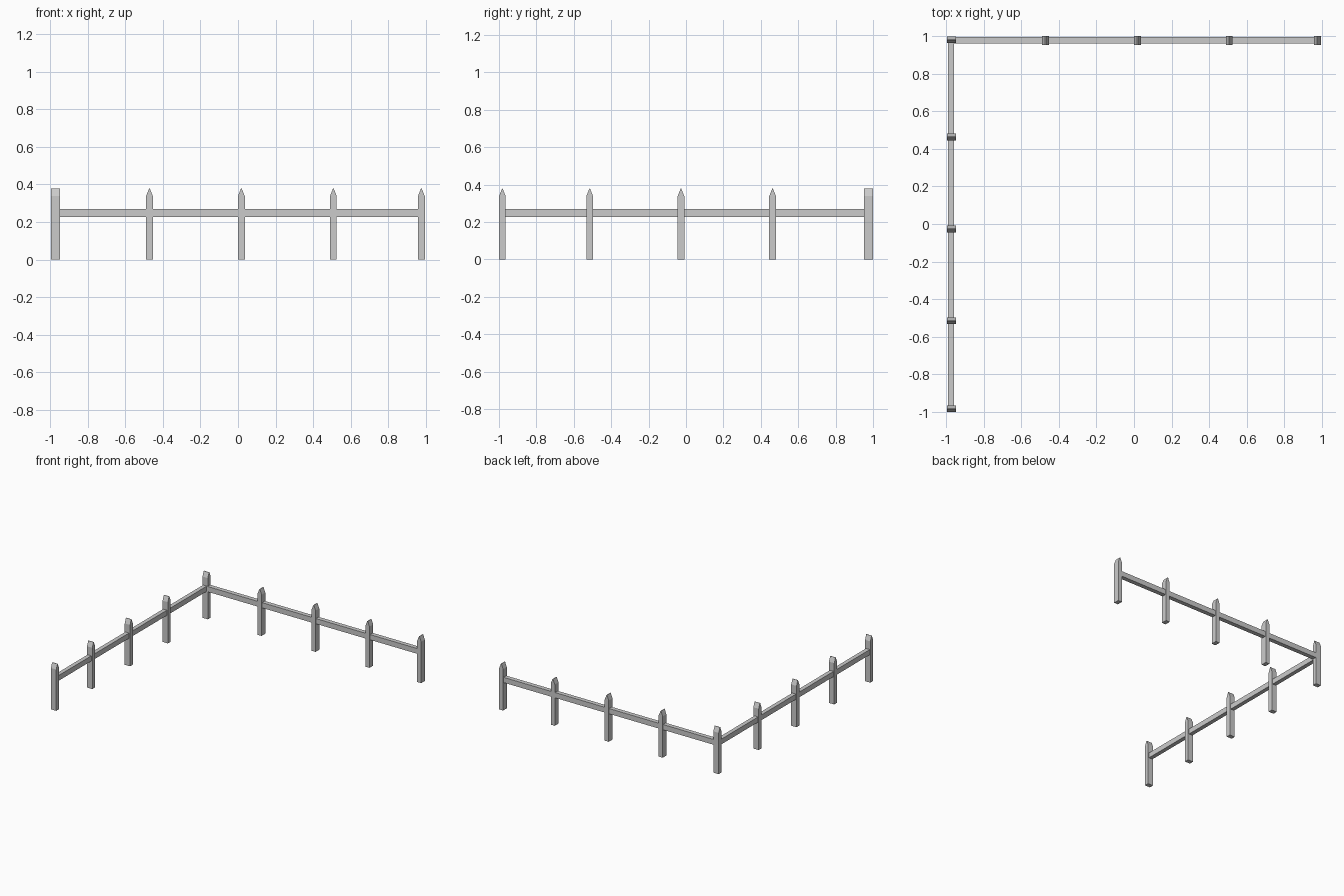
import bpy

if "Cube" in bpy.data.objects:
    bpy.data.objects.remove(bpy.data.objects["Cube"])

def prism(name, profile, depth, centre, along_x):
    """Extrude a (side, z) profile by depth; side runs along x or along y."""
    n = len(profile)
    verts = []
    for d in (-depth / 2, depth / 2):
        for s, z in profile:
            off = (s, d) if along_x else (-d, s)
            verts.append((centre[0] + off[0], centre[1] + off[1], z))
    faces = [tuple(range(n)), tuple(reversed(range(n, 2 * n)))]
    faces += [(i, i + n, (i + 1) % n + n, (i + 1) % n) for i in range(n)]
    mesh = bpy.data.meshes.new(name)
    mesh.from_pydata(verts, [], faces)
    mesh.update()
    ob = bpy.data.objects.new(name, mesh)
    bpy.context.collection.objects.link(ob)
    return ob

HW = 0.018       # half width of a post
DEPTH = 0.048    # post depth
SIDE_X = -0.971  # line of the left run
BACK_Y = 0.976   # line of the back run

post = [(-HW, 0), (HW, 0), (HW, 0.338), (0.002, 0.378), (-0.002, 0.378), (-HW, 0.338)]

# Pointed posts of the back run
for i, x in enumerate((-0.471, 0.018, 0.507, 0.975)):
    prism(f"back_post_{i + 1}", post, DEPTH, (x, BACK_Y), True)

# Pointed posts of the left run, the last one is the corner
for i, y in enumerate((-0.982, -0.515, -0.027, 0.463, 0.980)):
    name = "corner_post" if i == 4 else f"side_post_{i + 1}"
    prism(name, post, DEPTH, (SIDE_X, y), False)

# Horizontal rails
def rail(half):
    return [(-half, 0.227), (half, 0.227), (half, 0.27), (-half, 0.27)]

prism("back_rail", rail(0.97), 0.036, (0.0, BACK_Y + 0.001), True)
prism("side_rail", rail(0.975), 0.034, (SIDE_X - 0.002, 0.0), False)
